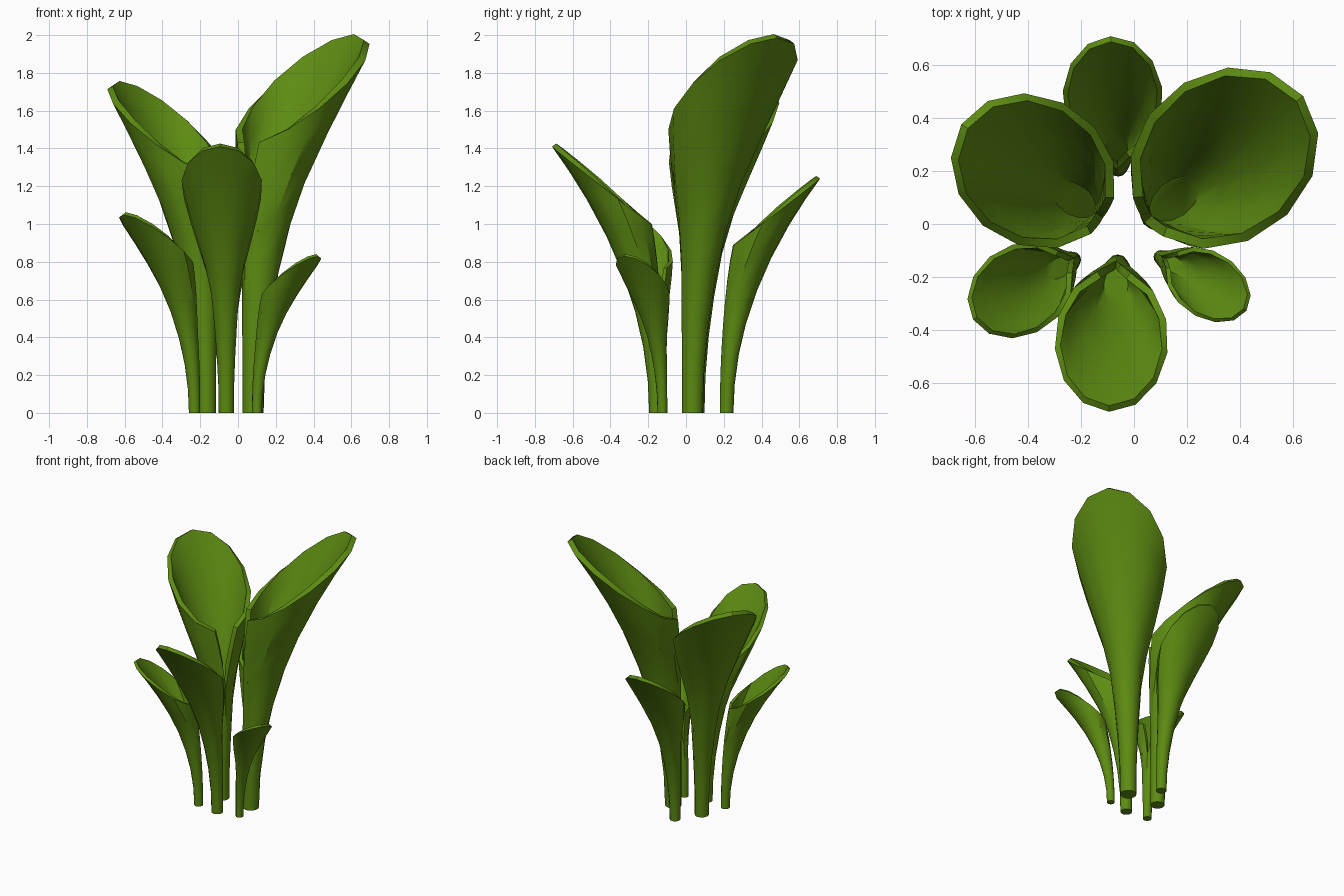
import bpy, bmesh, math
from mathutils import Vector

if "Cube" in bpy.data.objects:
    bpy.data.objects.remove(bpy.data.objects["Cube"])

green = bpy.data.materials.new("leaf green")
green.diffuse_color = (0.11, 0.26, 0.006, 1)
green.use_nodes = True
green.node_tree.nodes["Principled BSDF"].inputs["Base Color"].default_value = green.diffuse_color

SIDES = 12
# height fraction and sideways flare of each ring
ROWS = [(0, 0), (0.12, 0.01), (0.25, 0.05), (0.38, 0.11), (0.52, 0.19),
        (0.66, 0.37), (0.8, 0.65), (0.91, 0.86), (1.0, 1.0)]
SLIT = 0.66          # the seam facing the plant's middle opens above this height
SOLID_ROWS = 4       # the stalk is solid below this ring


def make_leaf(name, base, r, center, a, b, heading, z_low, z_tip, thick):
    """Curled funnel leaf: round stalk flaring to a tilted oval rim."""
    d = Vector((math.cos(math.radians(heading)), math.sin(math.radians(heading))))
    p = Vector((-d.y, d.x))
    base, center = Vector(base), Vector(center)
    bm = bmesh.new()
    grid = []
    for t, flare in ROWS:
        opening = 17 * max(0, (t - SLIT) / (1 - SLIT))
        lean = t ** 2
        mid = base.lerp(center, lean)
        along = r + (a - r) * lean
        across = r + (b - r) * flare
        row = []
        for j in range(SIDES + 1):
            phi = math.radians((180 - opening) * (2 * j / SIDES - 1))
            c, s = math.cos(phi), math.sin(phi)
            xy = mid + d * (along * c) + p * (across * s)
            z = t * (z_low + (z_tip - z_low) * (1 + c) / 2)
            row.append(bm.verts.new((xy.x, xy.y, z)))
        grid.append(row)
    for lo, hi in zip(grid, grid[1:]):
        for j in range(SIDES):
            bm.faces.new((lo[j], lo[j + 1], hi[j + 1], hi[j]))
    bm.faces.new(grid[0][:SIDES][::-1])
    # close the seam along the stalk
    bmesh.ops.remove_doubles(bm, verts=bm.verts, dist=0.0005)
    count = len(bm.verts)
    mesh = bpy.data.meshes.new(name)
    bm.to_mesh(mesh)
    bm.free()
    ob = bpy.data.objects.new(name, mesh)
    bpy.context.collection.objects.link(ob)
    # leaf thickness, inwards
    mod = ob.modifiers.new("thickness", 'SOLIDIFY')
    mod.thickness, mod.offset = thick, -1
    solid = bpy.data.meshes.new_from_object(
        ob.evaluated_get(bpy.context.evaluated_depsgraph_get()))
    ob.modifiers.clear()
    ob.data = solid
    # make the lower stalk solid: drop its inner wall and floor the funnel
    bm = bmesh.new()
    bm.from_mesh(solid)
    bm.verts.ensure_lookup_table()
    first = count + SOLID_ROWS * SIDES
    floor_ring = [bm.verts[i] for i in range(first, first + SIDES)]
    bmesh.ops.delete(bm, geom=[bm.verts[i] for i in range(count, first)], context='VERTS')
    bm.faces.new(floor_ring)
    bm.to_mesh(solid)
    bm.free()
    solid.materials.clear()
    solid.materials.append(green)
    for f in solid.polygons:
        f.use_smooth = True
        f.material_index = 0
    solid.set_sharp_from_angle(angle=math.radians(35))


# name, stalk foot, stalk radius, rim centre, rim half-axes, heading, rim low/high z, thickness
make_leaf("tall_right_leaf", (0.08, 0.035), 0.056, (0.34, 0.25), 0.38, 0.32, 38, 1.42, 1.985, 0.038)
make_leaf("tall_left_leaf", (-0.165, 0.05), 0.048, (-0.38, 0.2), 0.325, 0.28, 147, 1.26, 1.74, 0.034)
make_leaf("front_leaf", (-0.062, -0.155), 0.04, (-0.085, -0.44), 0.27, 0.215, 268, 0.99, 1.41, 0.028)
make_leaf("back_leaf", (-0.06, 0.215), 0.036, (-0.08, 0.475), 0.235, 0.19, 92, 0.88, 1.24, 0.025)
make_leaf("small_left_leaf", (-0.23, -0.135), 0.03, (-0.43, -0.25), 0.21, 0.17, 212, 0.76, 1.05, 0.021)
make_leaf("small_right_leaf", (0.1, -0.125), 0.026, (0.28, -0.23), 0.175, 0.125, 326, 0.6, 0.83, 0.017)
